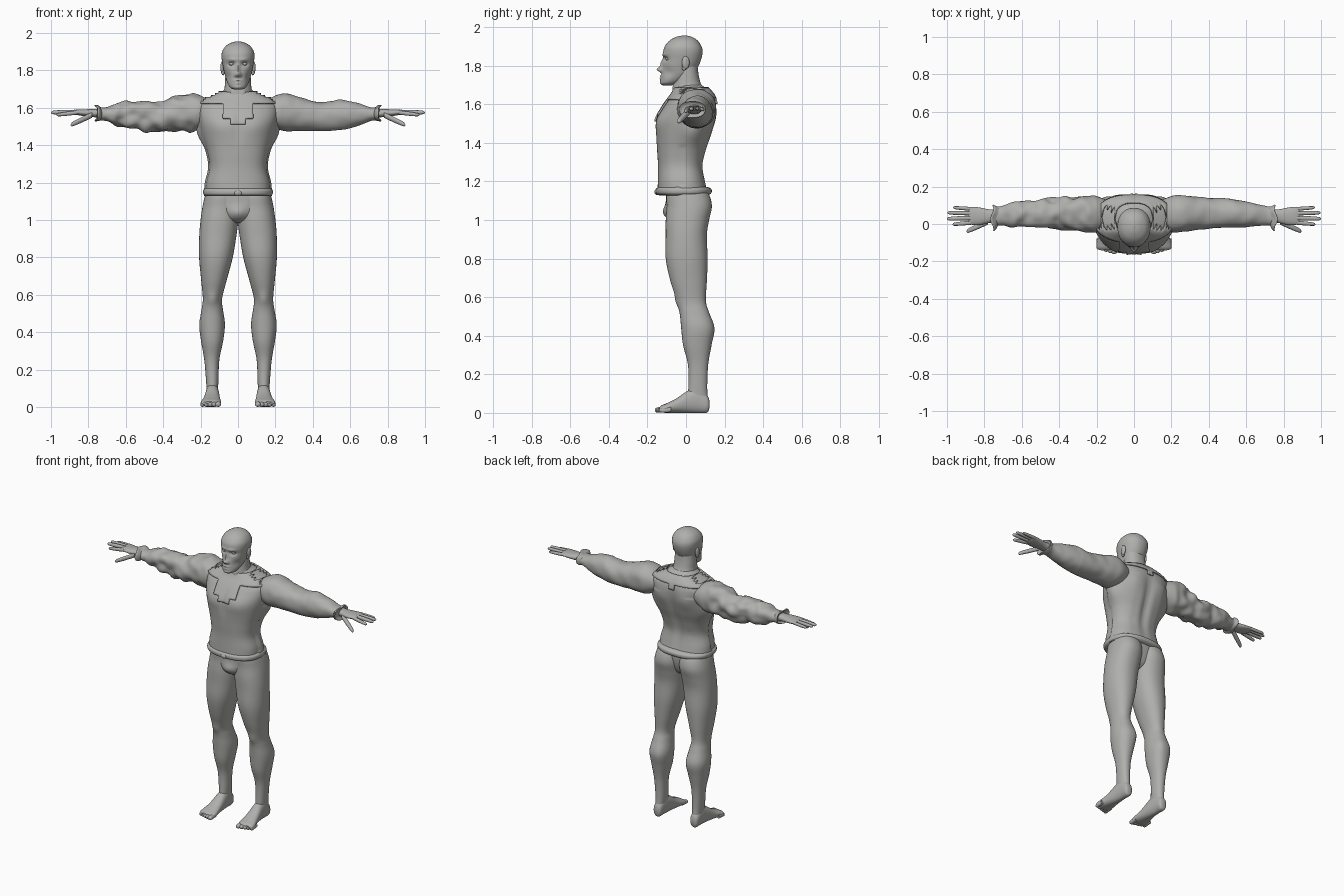
import bpy
import bmesh
import math
from mathutils import Vector, noise
from mathutils.bvhtree import BVHTree

cube = bpy.data.objects.get("Cube")
if cube:
    bpy.data.objects.remove(cube)

grey = bpy.data.materials.new("matte grey")
grey.use_nodes = True
colour = (0.43, 0.43, 0.42, 1)
grey.diffuse_color = colour
grey.node_tree.nodes["Principled BSDF"].inputs["Base Color"].default_value = colour


def finish(name, bm, mirror=False, angle=50):
    """Turn a bmesh into a smooth shaded object."""
    bmesh.ops.recalc_face_normals(bm, faces=bm.faces)
    mesh = bpy.data.meshes.new(name)
    bm.to_mesh(mesh)
    bm.free()
    mesh.materials.append(grey)
    obj = bpy.data.objects.new(name, mesh)
    bpy.context.scene.collection.objects.link(obj)
    bpy.ops.object.select_all(action="DESELECT")
    obj.select_set(True)
    bpy.context.view_layer.objects.active = obj
    bpy.ops.object.shade_smooth_by_angle(angle=math.radians(angle))
    if mirror:
        obj.modifiers.new("Mirror", "MIRROR")
    return obj


def smooth_sections(sections, steps):
    """Catmull-Rom curve through the cross-sections."""
    padded = [sections[0]] + list(sections) + [sections[-1]]
    result = []
    for a, b, c, d in zip(padded, padded[1:], padded[2:], padded[3:]):
        for i in range(steps):
            t = i / steps
            result.append([q + t / 2 * (r - p + t * (2*p - 5*q + 4*r - s + t * (3*(q - r) + s - p)))
                           for p, q, r, s in zip(a, b, c, d)])
    result.append(list(sections[-1]))
    return result


def loft(axis, sections, sides=48, steps=6, power=2.2, flip=1):
    """Skin along an axis; a section is (position, u min, u max, v min, v max)."""
    bm = bmesh.new()
    rings = []
    for t, u0, u1, v0, v1 in smooth_sections(sections, steps):
        ring = []
        for k in range(sides):
            angle = math.tau * k / sides
            c, s = math.cos(angle), math.sin(angle)
            u = (u0 + u1) / 2 + (u1 - u0) / 2 * math.copysign(abs(c) ** (2 / power), c)
            v = (v0 + v1) / 2 + (v1 - v0) / 2 * math.copysign(abs(s) ** (2 / power), s)
            x, y, z = {"x": (t, u, v), "y": (u, t, v), "z": (u, v, t)}[axis]
            ring.append(bm.verts.new((x * flip, y, z)))
        rings.append(ring)
    for low, high in zip(rings, rings[1:]):
        for k in range(sides):
            j = (k + 1) % sides
            bm.faces.new((low[k], low[j], high[j], high[k]))
    bm.faces.new(rings[0])
    bm.faces.new(rings[-1])
    return bm


def centred(sections):
    """Expand (z, half width, front, back) into full sections."""
    return [(z, -w, w, f, b) for z, w, f, b in sections]


def bump(bm, centre, radius, push):
    """Sculpt a soft bump, repeated on the other side when off centre."""
    for side in ((1, -1) if centre[0] else (1,)):
        for v in bm.verts:
            d = (v.co.x - centre[0] * side, v.co.y - centre[1], v.co.z - centre[2])
            weight = math.exp(-sum((p / r) ** 2 for p, r in zip(d, radius)))
            v.co += Vector((push[0] * side, push[1], push[2])) * weight


def ball(name, centre, size, mirror=True):
    bm = bmesh.new()
    bmesh.ops.create_uvsphere(bm, u_segments=20, v_segments=12, radius=1)
    bmesh.ops.scale(bm, vec=size, verts=bm.verts)
    bmesh.ops.translate(bm, vec=centre, verts=bm.verts)
    return finish(name, bm, mirror)


# Head with sculpted face
head = loft("z", centred([
    (1.698, .022, -.12, -.07), (1.712, .045, -.13, -.03), (1.75, .064, -.127, .03),
    (1.79, .074, -.122, .06), (1.83, .082, -.117, .078), (1.87, .088, -.118, .086),
    (1.9, .085, -.11, .08), (1.93, .066, -.085, .06), (1.949, .034, -.05, .03),
    (1.956, .004, -.015, 0)]), sides=96, steps=9)
bump(head, (0, -.12, 1.78), (.014, .05, .013), (0, -.026, 0))
bump(head, (0, -.12, 1.81), (.01, .05, .026), (0, -.013, 0))
bump(head, (.013, -.12, 1.774), (.008, .05, .009), (0, -.008, 0))
bump(head, (.035, -.11, 1.834), (.019, .05, .012), (0, .014, 0))
bump(head, (.03, -.115, 1.857), (.025, .05, .01), (0, -.006, 0))
bump(head, (0, -.125, 1.746), (.022, .05, .006), (0, -.007, 0))
bump(head, (0, -.125, 1.731), (.018, .05, .006), (0, -.007, 0))
bump(head, (0, -.125, 1.71), (.022, .05, .013), (0, -.006, 0))
bump(head, (.055, -.09, 1.765), (.02, .05, .025), (-.005, .005, 0))
finish("head", head)
ball("eyes", (.034, -.094, 1.835), (.015, .012, .009))
ball("ears", (.084, -.002, 1.815), (.01, .02, .034))
ball("ear_lobes", (.08, -.01, 1.788), (.008, .011, .014))

# Neck
neck = loft("z", centred([
    (1.6, .1, -.08, .12), (1.66, .086, -.07, .11), (1.7, .073, -.066, .08),
    (1.75, .069, -.055, .066), (1.8, .066, -.05, .06)]))
bump(neck, (.03, -.07, 1.68), (.014, .04, .04), (0, -.006, 0))
finish("neck", neck)

# Shirt body with chest, back and side panel shaping
torso = loft("z", centred([
    (1.13, .174, -.148, .118), (1.2, .17, -.146, .1), (1.28, .152, -.145, .088),
    (1.36, .162, -.15, .105), (1.44, .182, -.154, .132), (1.52, .203, -.148, .15),
    (1.58, .215, -.12, .156), (1.62, .21, -.093, .152), (1.65, .17, -.07, .138),
    (1.68, .1, -.055, .11), (1.7, .07, -.05, .08)]), sides=80, steps=8, power=2.4)
bump(torso, (.09, -.14, 1.5), (.07, .1, .055), (0, -.01, 0))
bump(torso, (0, -.15, 1.49), (.016, .1, .08), (0, .008, 0))
bump(torso, (0, .13, 1.4), (.025, .1, .18), (0, -.018, 0))
bump(torso, (.09, .15, 1.53), (.05, .08, .06), (0, .01, 0))
bump(torso, (.2, .05, 1.46), (.1, .07, .07), (.028, 0, 0))
for v in torso.verts:
    if v.co.y > -.02 and abs(v.co.x) > .08 and v.co.z < 1.56:
        v.co.x += math.copysign(.008, v.co.x)
torso_obj = finish("shirt_body", torso)

# Yoke plates that follow the shirt, with a stepped tab on the chest
bpy.context.view_layer.update()
surface = BVHTree.FromObject(torso_obj, bpy.context.evaluated_depsgraph_get())


def plate(name, direction, inside):
    bm = bmesh.new()
    step, grid = .01, {}
    for i in range(-21, 22):
        for j in range(150, 169):
            hit = surface.ray_cast(Vector((i * step, -direction, j * step)), Vector((0, direction, 0)))
            if hit[0]:
                grid[i, j] = bm.verts.new(hit[0] + hit[1] * .006)
    for i, j in list(grid):
        corners = [(i, j), (i + 1, j), (i + 1, j + 1), (i, j + 1)]
        if all(c in grid for c in corners) and inside(abs(i + .5) * step, (j + .5) * step):
            bm.faces.new([grid[c] for c in corners])
    loose = [v for v in bm.verts if not v.link_faces]
    bmesh.ops.delete(bm, geom=loose, context="VERTS")
    obj = finish(name, bm)
    solid = obj.modifiers.new("Thickness", "SOLIDIFY")
    solid.thickness, solid.offset = .009, 0


plate("front_yoke", 1, lambda x, z: z > 1.62 or x < .08 and z > 1.54 or x < .04 and z > 1.51)
plate("back_yoke", -1, lambda x, z: z > 1.63 or x < .02 and z > 1.6)

# Rolled waistband and knot
finish("waistband", loft("z", centred([
    (1.128, .172, -.14, .115), (1.137, .184, -.155, .13), (1.15, .187, -.158, .134),
    (1.162, .184, -.155, .13), (1.172, .17, -.14, .11)]), sides=64, steps=3, power=2.4))
ball("waist_knot", (0, -.152, 1.145), (.022, .012, .015), False)

# Hips and legs
hips = loft("z", centred([
    (.985, .03, -.06, .05), (1.01, .09, -.09, .08), (1.06, .16, -.1, .1),
    (1.12, .177, -.104, .108), (1.16, .165, -.1, .1)]))
bump(hips, (0, -.1, 1.04), (.045, .06, .035), (0, -.022, 0))
finish("hips", hips)
leg = loft("z", [
    (.06, .11, .165, .005, .115), (.13, .105, .17, .012, .11), (.25, .1, .18, .01, .115),
    (.35, .08, .197, -.015, .132), (.44, .07, .207, -.025, .146), (.52, .08, .195, -.033, .12),
    (.58, .085, .188, -.045, .103), (.68, .06, .197, -.08, .108), (.8, .028, .208, -.105, .112),
    (.92, .008, .207, -.105, .108), (1, -.002, .2, -.105, .12), (1.07, -.006, .19, -.1, .134),
    (1.13, -.005, .177, -.1, .12), (1.165, 0, .165, -.08, .09)])
bump(leg, (.137, -.05, .575), (.03, .05, .035), (0, -.01, 0))
bump(leg, (.1, .12, .43), (.03, .06, .06), (0, .006, 0))
finish("legs", leg, True)

# Bare feet and toes
finish("feet", loft("y", [
    (.122, .125, .15, .03, .06), (.11, .11, .165, .002, .09), (.06, .105, .17, 0, .13),
    (.01, .1, .175, 0, .115), (-.05, .095, .185, 0, .075), (-.1, .09, .198, 0, .05),
    (-.125, .092, .198, .003, .04), (-.138, .105, .188, .01, .03)]), True)
for i in range(5):
    x, r, tip = .106 + .021 * i, .0145 - .001 * i, -.161 + .006 * i
    finish(f"toes_{i + 1}", loft("y", [
        (tip, x - r * .3, x + r * .3, .011, .02), (tip + .008, x - r, x + r, .002, .012 + r),
        (tip + .03, x - r, x + r, .002, .016 + r), (tip + .06, x - r, x + r, .004, .03)],
        sides=16, steps=4), True)

# Arms: the right sleeve is the more crumpled one
for side, label, crumple in ((1, "left", .005), (-1, "right", .02)):
    sleeve = loft("x", [
        (.15, -.03, .13, 1.52, 1.64), (.21, -.045, .152, 1.487, 1.67), (.26, -.042, .155, 1.477, 1.677),
        (.34, -.03, .145, 1.477, 1.655), (.42, -.025, .14, 1.477, 1.632), (.5, -.02, .135, 1.477, 1.635),
        (.54, -.02, .13, 1.482, 1.643), (.6, -.015, .12, 1.49, 1.635), (.66, -.01, .107, 1.51, 1.62),
        (.71, -.008, .095, 1.53, 1.603), (.74, -.008, .092, 1.533, 1.602)], steps=8, flip=side)
    for v in sleeve.verts:
        reach = abs(v.co.x)
        fade = max(0, min(1, (reach - .2) / .06, (.72 - reach) / .06))
        outward = Vector((0, v.co.y - .055, v.co.z - 1.57)).normalized()
        v.co += outward * noise.noise(v.co * 16) * crumple * fade
    finish(f"{label}_sleeve", sleeve)
    cuff = loft("x", [
        (.725, 0, .085, 1.535, 1.6), (.74, -.02, .095, 1.53, 1.608), (.752, -.036, .103, 1.528, 1.616),
        (.76, -.034, .1, 1.53, 1.614), (.752, -.02, .09, 1.54, 1.605)], steps=3, flip=side)
    for v in cuff.verts:
        v.co.x += side * .008 * math.sin(v.co.y * 60)
    finish(f"{label}_cuff", cuff)
    finish(f"{label}_palm", loft("x", [
        (.72, .01, .08, 1.545, 1.598), (.77, .006, .078, 1.55, 1.594), (.82, -.004, .087, 1.555, 1.592),
        (.865, -.004, .092, 1.563, 1.59), (.885, .005, .085, 1.57, 1.585)], sides=32, flip=side))
    # Each digit: root and tip as (x, y, z), then thickness
    digits = {
        "index": ((.86, .008, 1.575), (.97, -.002, 1.562), .011),
        "middle": ((.87, .032, 1.578), (1, .028, 1.575), .012),
        "ring": ((.87, .057, 1.578), (.997, .06, 1.577), .011),
        "little": ((.86, .08, 1.576), (.968, .088, 1.572), .01),
        "thumb": ((.78, .012, 1.562), (.895, -.04, 1.508), .015)}
    for digit, (root, tip, r) in digits.items():
        sections = []
        for t, scale in ((0, 1), (.45, 1), (.75, .9), (.94, .7), (1, .15)):
            x, y, z = Vector(root).lerp(Vector(tip), t)
            sections.append((x, y - r * scale, y + r * scale, z - r * scale, z + r * scale))
        finish(f"{label}_{digit}", loft("x", sections, sides=16, steps=4, flip=side))
